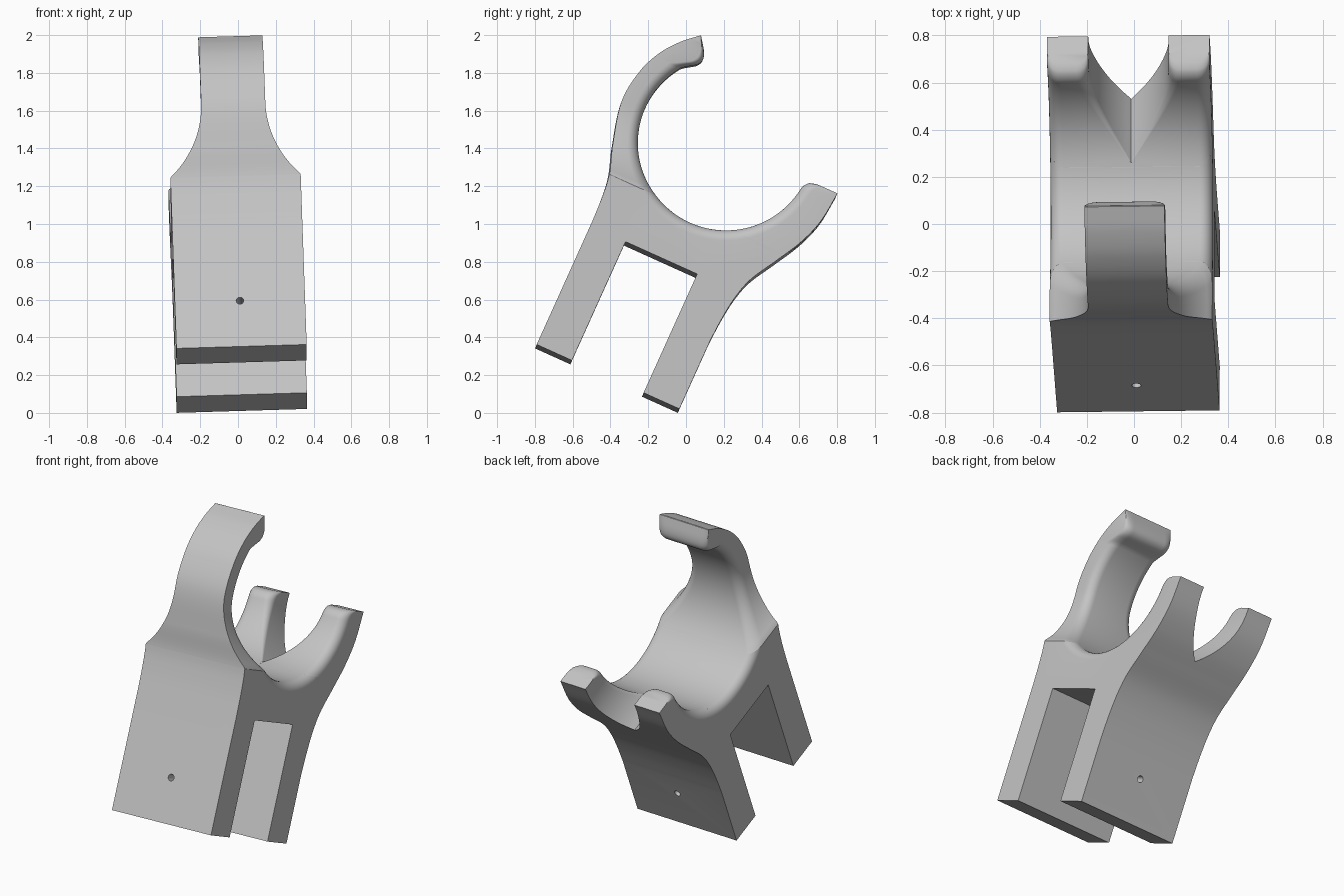
import bpy, bmesh, math
from mathutils import Vector, Matrix

cube = bpy.data.objects.get("Cube")
if cube:
    bpy.data.objects.remove(cube, do_unlink=True)

grey = bpy.data.materials.new("light grey plastic")
grey.use_nodes = True
grey.diffuse_color = (0.55, 0.55, 0.55, 1)
grey.node_tree.nodes["Principled BSDF"].inputs["Base Color"].default_value = (0.55, 0.55, 0.55, 1)

# Clip frame: u = width, s = across the legs, t = up along the legs
HALF, NECK = 0.345, 0.17
SPLIT, HOOK_END, ARM_END = 0.98, 1.385, 1.855
RING_S, RING_T, RING_R = -0.398, 1.389, 0.465
FILLET = 0.055
LEAN = math.radians(24.3)
PLACE = Matrix.Translation((0.02, 0, -0.007)) @ Matrix.Rotation(0.012, 4, 'Z') \
    @ Matrix.Rotation(-0.03, 4, 'Y') @ Matrix.Rotation(-LEAN, 4, 'X')

FRONT = [(0.715, -0.872), (0.85, -0.877), (0.98, -0.892), (1.133, -0.94), (1.369, -0.992),
         (1.553, -0.969), (1.683, -0.913), (1.78, -0.838), (1.855, -0.755)]
BACK = [(0.4, -0.043), (0.537, -0.034), (0.666, -0.016), (0.781, 0.019), (0.923, 0.0995),
        (1.068, 0.179), (1.212, 0.23), (1.386, 0.251)]
TIP = [(1.66, -0.776), (1.685, -0.74), (1.71, -0.705), (1.745, -0.69), (1.79, -0.705), (1.855, -0.751)]


def smooth(table, t):
    """Smooth curve through a table of (t, s) points."""
    n = len(table)
    i = 0
    while i < n - 2 and t > table[i + 1][0]:
        i += 1

    def slope(k):
        a, b = table[max(k - 1, 0)], table[min(k + 1, n - 1)]
        return (b[1] - a[1]) / (b[0] - a[0])
    (t0, s0), (t1, s1) = table[i], table[i + 1]
    h = t1 - t0
    x = min(max((t - t0) / h, 0), 1)
    return (s0 * (1 + 2 * x) * (1 - x) ** 2 + slope(i) * h * x * (1 - x) ** 2
            + s1 * x * x * (3 - 2 * x) + slope(i + 1) * h * x * x * (x - 1))


def neck_half(t):
    r, d = 0.489, max(0, 1.36 - t)
    return min(HALF, NECK + r - math.sqrt(r * r - d * d))


def flare(d, f=FILLET):
    """Extra ring radius at distance d from a rounded side."""
    if f <= 0 or d >= f:
        return 0
    return f - math.sqrt(max(0, f * f - (f - d) ** 2))


def ring_offset(t, extra):
    return math.sqrt(max(0, (RING_R + extra) ** 2 - (t - RING_T) ** 2))


def steps(a, b, n):
    return [a + (b - a) * i / n for i in range(n + 1)]


def finish(name, bm):
    bmesh.ops.recalc_face_normals(bm, faces=bm.faces)
    me = bpy.data.meshes.new(name)
    bm.transform(PLACE)
    bm.to_mesh(me)
    bm.free()
    me.materials.append(grey)
    ob = bpy.data.objects.new(name, me)
    bpy.context.collection.objects.link(ob)
    return ob


def activate(ob):
    bpy.ops.object.select_all(action='DESELECT')
    ob.select_set(True)
    bpy.context.view_layer.objects.active = ob


def loft(name, loops, closed_start=False):
    bm = bmesh.new()
    rows = [[bm.verts.new(p) for p in loop] for loop in loops]
    for a, b in zip(rows, rows[1:]):
        for i in range(len(a)):
            j = (i + 1) % len(a)
            bm.faces.new((a[i], a[j], b[j], b[i]))
    bm.faces.new(rows[-1])
    if closed_start:
        bm.faces.new(rows[0])
    return finish(name, bm)


def section(t, lo, hi, f_lo, f_hi, outer, inner):
    """Slice at height t: flat outer side, inner side with rounded corners."""
    pts = [(lo, outer, t), (hi, outer, t)]
    curve = [1 - math.cos(a) for a in steps(0, math.pi / 2, 7)]
    for c in curve:
        pts.append((hi - f_hi * c, inner(flare(f_hi * c, f_hi)), t))
    for c in reversed(curve):
        pts.append((lo + f_lo * c, inner(flare(f_lo * c, f_lo)), t))
    return pts


# Base: two legs and the lower half of the ring
LEG_FRONT, LEG_BACK, GAP_FRONT, GAP_BACK, GAP_TOP = -0.872, -0.043, -0.667, -0.251, 0.69
outline = [(LEG_FRONT, 0)] + [(smooth(FRONT, t), t) for t in steps(0.715, SPLIT, 10)]
outline += [(smooth(BACK, t), t) for t in steps(SPLIT, 0.4, 28)]
outline += [(LEG_BACK, 0), (GAP_BACK, 0), (GAP_BACK, GAP_TOP), (GAP_FRONT, GAP_TOP), (GAP_FRONT, 0)]
bm = bmesh.new()
face = bm.faces.new([bm.verts.new((-HALF, s, t)) for s, t in outline])
new = bmesh.ops.extrude_face_region(bm, geom=[face])["geom"]
bmesh.ops.translate(bm, vec=(2 * HALF, 0, 0), verts=[v for v in new if isinstance(v, bmesh.types.BMVert)])
base = finish("legs_and_cradle", bm)

# Cutter for the ring opening, flared at both sides
side = [FILLET * (1 - math.cos(a)) for a in steps(0, math.pi / 2, 7)]
rows = [(-HALF - 0.1, FILLET)] + [(-HALF + d, flare(d)) for d in side]
rows += [(-u, e) for u, e in reversed(rows)]
circle = steps(0, 2 * math.pi, 128)[:-1]
ring_cutter = loft("ring_cutter", [[(u, RING_S + (RING_R + e) * math.cos(a), RING_T + (RING_R + e) * math.sin(a))
                                    for a in circle] for u, e in rows], True)
# Cutter for the pin hole through both legs
hole_cutter = loft("hole_cutter", [[(0.02 * math.cos(a), s, 0.266 + 0.02 * math.sin(a))
                                    for a in circle[::8]] for s in (-1, 0.1)], True)
for cutter in (ring_cutter, hole_cutter):
    cutter.hide_render = True
    mod = base.modifiers.new("cut", 'BOOLEAN')
    mod.operation, mod.solver, mod.object = 'DIFFERENCE', 'EXACT', cutter
    activate(base)
    bpy.ops.object.modifier_apply(modifier=mod.name)
    bpy.data.objects.remove(cutter, do_unlink=True)


# Upper arm with a narrowed neck and a rounded lip
def arm_inner(t):
    fade = (ARM_END - t) / (ARM_END - 1.66)
    if t > 1.66:
        return lambda e: max(smooth(TIP, t) - e * fade, smooth(FRONT, t) + 0.002)
    return lambda e: RING_S - ring_offset(t, e)


arm = loft("upper_arm", [section(t, -neck_half(t), neck_half(t), FILLET, FILLET, smooth(FRONT, t), arm_inner(t))
                         for t in steps(SPLIT, ARM_END, 70)])


# Pair of hooks either side of the notch
def hook_inner(t):
    tip = flare(HOOK_END - t, 0.06)
    return lambda e: RING_S + ring_offset(t, e) + tip


def hook_section(t, sign):
    notch = max(0, 2 * NECK - neck_half(t))
    soft = FILLET * (t - SPLIT) / (HOOK_END - SPLIT)
    pts = section(t, notch, HALF, soft, FILLET, smooth(BACK, t), hook_inner(t))
    return [(sign * u, s, h) for u, s, h in pts]


hooks = [loft(name, [hook_section(t, sign) for t in steps(SPLIT, HOOK_END, 48)])
         for name, sign in (("left_hook", 1), ("right_hook", -1))]

for ob in [base, arm] + hooks:
    activate(ob)
    bpy.ops.object.shade_smooth_by_angle(angle=math.radians(30))
